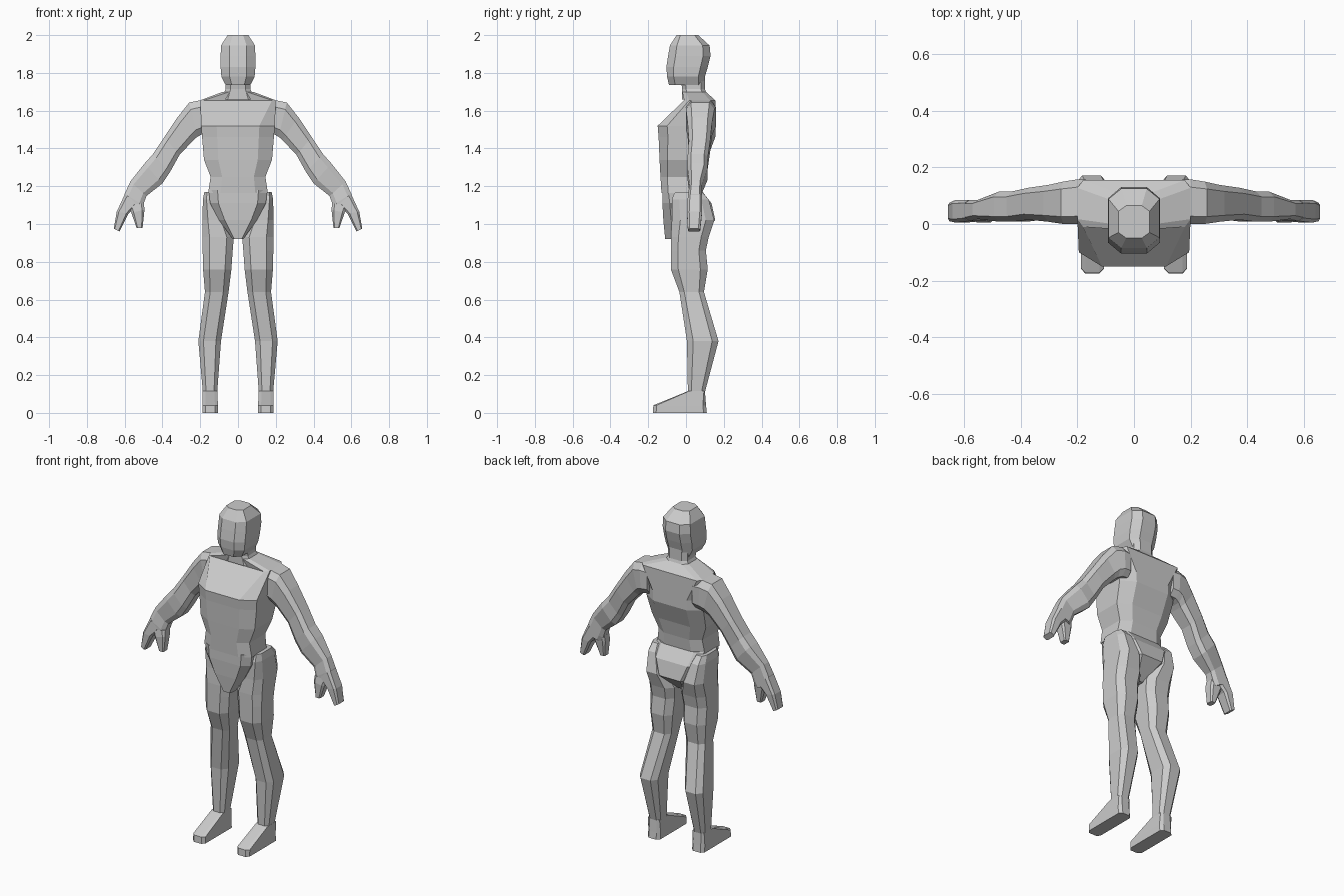
import bpy, bmesh
from mathutils import Vector


def loft(name, rows, fx=0.4, fy=0.35, mirror=False):
    """Skin chamfered-box rings; row = (xa, za, xb, zb, y_front, y_back[, fx])."""
    bm = bmesh.new()
    rings = []
    for row in rows:
        xa, za, xb, zb, y0, y1 = row[:6]
        f = row[6] if len(row) > 6 else fx
        a, b = Vector((xa, 0, za)), Vector((xb, 0, zb))
        mid, half = (a + b) / 2, (b - a) / 2
        cy, hy = (y0 + y1) / 2, (y1 - y0) / 2
        p, q = 1 - f, 1 - fy
        section = [(1, q), (p, 1), (-p, 1), (-1, q), (-1, -q), (-p, -1), (p, -1), (1, -q)]
        rings.append([bm.verts.new(mid + half * u + Vector((0, cy + hy * v, 0)))
                      for u, v in section])
    for r, s in zip(rings, rings[1:]):
        for i in range(8):
            j = (i + 1) % 8
            bm.faces.new((r[i], r[j], s[j], s[i]))
    bm.faces.new(rings[0])
    bm.faces.new(rings[-1][::-1])
    bmesh.ops.recalc_face_normals(bm, faces=bm.faces)
    mesh = bpy.data.meshes.new(name)
    bm.to_mesh(mesh)
    bm.free()
    ob = bpy.data.objects.new(name, mesh)
    bpy.context.collection.objects.link(ob)
    if mirror:
        ob.modifiers.new("Mirror", 'MIRROR').use_mirror_merge = False
    return ob


def level(rows):
    """Symmetric rings given as (z, half_width, y_front, y_back[, fx])."""
    return [(-r[1], r[0], r[1], r[0], *r[2:]) for r in rows]


def limb(rows):
    """Horizontal off-centre rings given as (z, inner_x, outer_x, y_front, y_back)."""
    return [(r[1], r[0], r[2], r[0], *r[3:]) for r in rows]


# Head and neck
loft("head", level([
    (2.00, 0.055, -0.05, 0.065), (1.945, 0.09, -0.085, 0.125),
    (1.89, 0.092, -0.095, 0.13), (1.83, 0.092, -0.104, 0.115),
    (1.78, 0.088, -0.10, 0.10), (1.735, 0.065, -0.09, 0.10)]), 0.5, 0.35)
loft("neck", level([(1.78, 0.065, -0.03, 0.10), (1.715, 0.065, -0.02, 0.10),
                    (1.66, 0.09, -0.02, 0.12)]))

# Torso and pelvis
loft("torso", level([
    (1.70, 0.08, -0.02, 0.105), (1.655, 0.20, -0.01, 0.155, 0.1),
    (1.52, 0.195, -0.15, 0.155), (1.46, 0.19, -0.145, 0.155),
    (1.34, 0.18, -0.14, 0.11), (1.25, 0.145, -0.135, 0.09),
    (1.165, 0.158, -0.13, 0.08)]), 0.42, 0.33)
loft("pelvis", level([
    (1.18, 0.155, -0.125, 0.08), (1.11, 0.148, -0.125, 0.135),
    (1.02, 0.10, -0.12, 0.155), (0.92, 0.028, -0.11, 0.05)]), 0.3, 0.3)

# Legs and feet
loft("leg", limb([
    (1.17, 0.115, 0.178, -0.06, 0.085), (1.13, 0.10, 0.186, -0.075, 0.12),
    (1.02, 0.06, 0.188, -0.075, 0.15), (0.93, 0.022, 0.188, -0.08, 0.12),
    (0.86, 0.028, 0.187, -0.08, 0.105), (0.76, 0.035, 0.185, -0.08, 0.115),
    (0.64, 0.05, 0.175, -0.035, 0.095), (0.38, 0.09, 0.21, 0.005, 0.172),
    (0.11, 0.11, 0.186, 0.01, 0.10)]), 0.45, 0.4, mirror=True)
loft("foot", limb([
    (0.115, 0.11, 0.187, 0.01, 0.10), (0.04, 0.106, 0.188, -0.173, 0.106),
    (0.0, 0.106, 0.188, -0.175, 0.11)]), 0.4, 0.12, mirror=True)

# Arms, fingers and thumbs
loft("arm", [
    (0.15, 1.65, 0.15, 1.48, 0.0, 0.155), (0.20, 1.655, 0.19, 1.475, 0.0, 0.158),
    (0.258, 1.643, 0.215, 1.462, 0.0, 0.15), (0.32, 1.565, 0.235, 1.445, 0.008, 0.138),
    (0.39, 1.46, 0.31, 1.365, 0.015, 0.128), (0.45, 1.37, 0.36, 1.275, 0.008, 0.115),
    (0.495, 1.32, 0.40, 1.215, 0.008, 0.115), (0.57, 1.225, 0.485, 1.148, 0.018, 0.085),
    (0.60, 1.16, 0.502, 1.10, 0.01, 0.085), (0.605, 1.11, 0.52, 1.075, 0.01, 0.085)],
    0.4, 0.35, mirror=True)
loft("fingers", [
    (0.598, 1.16, 0.53, 1.10, 0.01, 0.085), (0.642, 1.065, 0.58, 1.055, 0.005, 0.085),
    (0.658, 0.975, 0.628, 0.96, 0.01, 0.075)], 0.35, 0.3, mirror=True)
loft("thumb", [
    (0.58, 1.10, 0.498, 1.11, 0.01, 0.075), (0.565, 1.06, 0.495, 1.075, 0.005, 0.07),
    (0.537, 0.98, 0.505, 0.98, 0.01, 0.055)], 0.35, 0.3, mirror=True)
